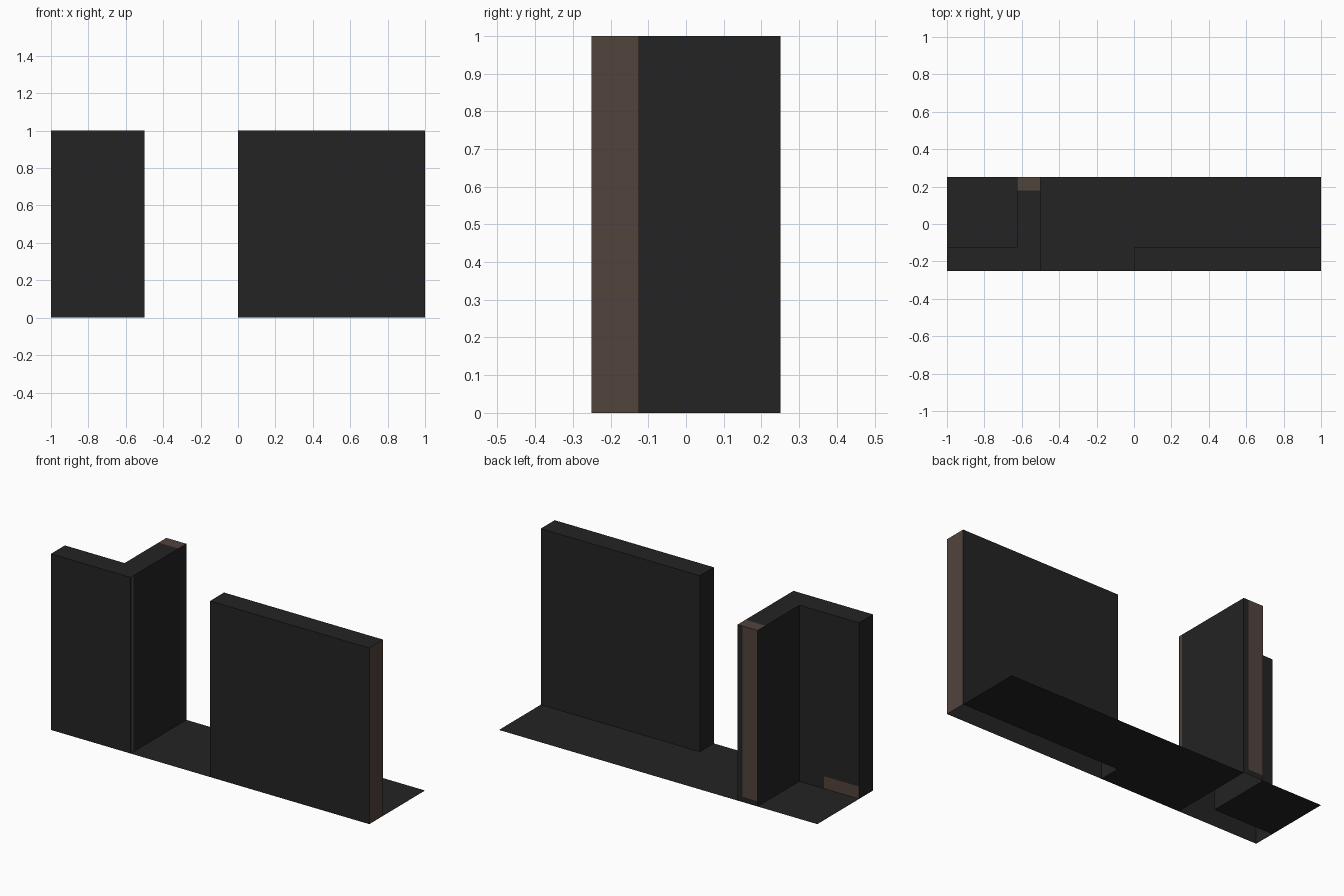
import bpy, bmesh
from mathutils import Vector

if "Cube" in bpy.data.objects:
    bpy.data.objects.remove(bpy.data.objects["Cube"])


def material(name, rgb):
    m = bpy.data.materials.new(name)
    m.diffuse_color = (*rgb, 1.0)
    m.use_nodes = True
    m.node_tree.nodes["Principled BSDF"].inputs["Base Color"].default_value = m.diffuse_color
    return m


charcoal = material("charcoal", (0.0170, 0.0170, 0.0170))
brown = material("dark_brown", (0.084, 0.056, 0.047))


def finish(name, bm):
    mesh = bpy.data.meshes.new(name)
    bm.to_mesh(mesh)
    bm.free()
    mesh.materials.append(charcoal)
    mesh.materials.append(brown)
    obj = bpy.data.objects.new(name, mesh)
    bpy.context.collection.objects.link(obj)
    return obj


def wall(name, outline, cuts=(), is_brown=None, height=1.0):
    """Wall shell with open underside; cuts are (axis, value) colour borders."""
    bm = bmesh.new()
    low = [bm.verts.new((x, y, 0)) for x, y in outline]
    top = [bm.verts.new((x, y, height)) for x, y in outline]
    n = len(outline)
    for i in range(n):
        j = (i + 1) % n
        bm.faces.new((low[i], low[j], top[j], top[i]))
    bm.faces.new(top)
    for axis, value in cuts:
        normal = Vector((0, 0, 0))
        normal[axis] = 1
        bmesh.ops.bisect_plane(bm, geom=bm.verts[:] + bm.edges[:] + bm.faces[:],
                               plane_co=normal * value, plane_no=normal)
    bm.normal_update()
    for f in bm.faces:
        if is_brown and is_brown(f.calc_center_median(), f.normal):
            f.material_index = 1
    return finish(name, bm)


def corner_brown(c, n):
    if n.z > 0.5:                                   # top of the side wing
        return c.y > 0.18
    if n.y > 0.5 and c.y > 0.2:                     # end of the side wing
        return c.x < -0.53 and c.z > 0.03
    if n.y > 0.5:                                   # patch low in the nook
        return c.x < -0.78 and c.z < 0.07
    if n.x > 0.5:                                   # worn strip by the corner
        return -0.24 < c.y < -0.225
    return False


# Straight wall with one brown end
wall("straight_wall", [(0, -.25), (1, -.25), (1, -.125), (0, -.125)],
     is_brown=lambda c, n: n.x > 0.5)

# L-shaped corner wall
wall("corner_wall",
     [(-1, -.25), (-.5, -.25), (-.5, .25), (-.625, .25), (-.625, -.125), (-1, -.125)],
     cuts=[(0, -.53), (0, -.78), (1, .18), (1, -.24), (1, -.225), (2, .03), (2, .07)],
     is_brown=corner_brown)

# Flat floor sheets around the walls
floors = {
    "main_floor": [(-.5, -.25), (0, -.25), (0, -.125), (1, -.125), (1, .25), (-.5, .25)],
    "nook_floor": [(-1, -.125), (-.625, -.125), (-.625, .25), (-1, .25)],
}
for name, outline in floors.items():
    bm = bmesh.new()
    bm.faces.new([bm.verts.new((x, y, 0)) for x, y in outline])
    finish(name, bm)
